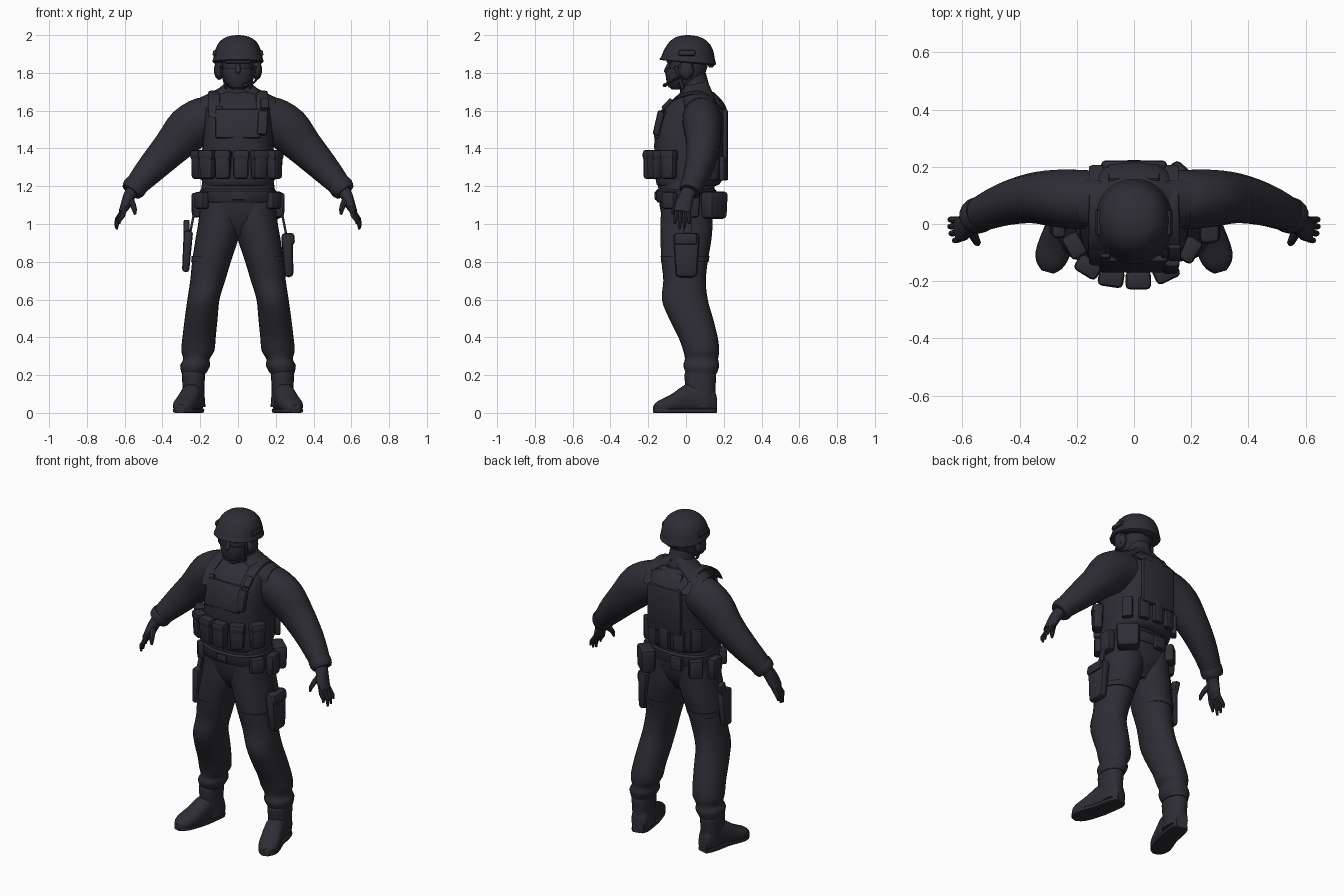
import bpy, bmesh, math
from mathutils import Vector as V, Matrix

mat = bpy.data.materials.new("charcoal fabric")
mat.diffuse_color = (0.026, 0.026, 0.034, 1)


def finish(name, bm):
    bmesh.ops.recalc_face_normals(bm, faces=bm.faces)
    me = bpy.data.meshes.new(name)
    bm.to_mesh(me)
    bm.free()
    me.materials.append(mat)
    ob = bpy.data.objects.new(name, me)
    bpy.context.collection.objects.link(ob)
    return ob


def loft(name, rings, n=20, power=2.0, steps=3, side=1):
    """Smooth skin through rings (centre, half axis u, half axis v)."""
    bm, rows, last = bmesh.new(), [], len(rings) - 1
    R = [[V(a) for a in r] for r in rings]
    for i in range(last * steps + 1):
        k = min(i // steps, last - 1)
        t = i / steps - k
        p = [R[max(k - 1, 0)], R[k], R[k + 1], R[min(k + 2, last)]]
        c, u, v = [(b * 2 + (d - a) * t + (a * 2 - b * 5 + d * 4 - e) * t * t
                    + (b * 3 - a - d * 3 + e) * t ** 3) / 2 for a, b, d, e in zip(*p)]
        row = []
        for j in range(n):
            a = math.tau * j / n
            x, y = [math.copysign(abs(q) ** (2 / power), q) for q in (math.cos(a), math.sin(a))]
            q = c + u * x + v * y
            row.append(bm.verts.new((q.x * side, q.y, q.z)))
        rows.append(row)
    for a, b in zip(rows, rows[1:]):
        for j in range(n):
            bm.faces.new((a[j], a[(j + 1) % n], b[(j + 1) % n], b[j]))
    bm.faces.new(rows[0])
    bm.faces.new(rows[-1])
    return finish(name, bm)


def flat(x0, x1, y0, y1, z, tilt=0):
    """Horizontal ring from its extents."""
    return (((x0 + x1) / 2, (y0 + y1) / 2, z), ((x1 - x0) / 2, 0, 0), (0, (y1 - y0) / 2, tilt))


def tube(name, pts, n=14, side=1, steps=3):
    """Limb along points (x, y, z, radius in the xz plane, radius in y)."""
    rings = []
    for i, p in enumerate(pts):
        d = V(pts[min(i + 1, len(pts) - 1)][:3]) - V(pts[max(i - 1, 0)][:3])
        v = V((0, 1, 0)) - d * (d.y / d.length_squared)
        u = d.cross(v).normalized()
        rings.append((p[:3], u * p[3], v.normalized() * p[4]))
    return loft(name, rings, n, 2, steps, side)


def box(name, loc, size, rz=0, ry=0, rx=0, bevel=0.012, taper=1.0):
    """Rounded box, narrowed at the bottom by taper."""
    bm = bmesh.new()
    bmesh.ops.create_cube(bm, size=1)
    for w in bm.verts:
        k = taper if w.co.z < 0 else 1
        w.co = V((w.co.x * size[0] * k, w.co.y * size[1] * k, w.co.z * size[2]))
    bmesh.ops.bevel(bm, geom=bm.edges[:], offset=bevel, segments=2, affect='EDGES', profile=0.5)
    m = Matrix.Translation(loc) @ Matrix.Rotation(rz, 4, 'Z') @ Matrix.Rotation(ry, 4, 'Y') @ Matrix.Rotation(rx, 4, 'X')
    bmesh.ops.transform(bm, matrix=m, verts=bm.verts)
    return finish(name, bm)


def ball(name, loc, size):
    bm = bmesh.new()
    bmesh.ops.create_uvsphere(bm, u_segments=20, v_segments=12, radius=1)
    for w in bm.verts:
        w.co = V(loc) + V([a * b for a, b in zip(w.co, size)])
    return finish(name, bm)


# Torso vest, waist and belt
loft("vest", [flat(-.18, .18, -.145, .15, 1.20), flat(-.19, .19, -.16, .19, 1.23),
              flat(-.19, .19, -.168, .205, 1.38), flat(-.182, .182, -.162, .222, 1.50),
              flat(-.172, .172, -.125, .217, 1.60), flat(-.15, .15, -.075, .19, 1.655),
              flat(-.10, .10, -.025, .145, 1.70)], 32, 2.6)
loft("waist", [flat(-.07, .07, -.07, .08, .93), flat(-.17, .17, -.115, .125, 1.0),
               flat(-.203, .203, -.14, .15, 1.1), flat(-.185, .185, -.15, .15, 1.25)], 28, 2.4)
loft("belt", [flat(-.198, .198, -.15, .155, 1.115), flat(-.205, .205, -.158, .162, 1.125),
              flat(-.203, .203, -.16, .162, 1.175), flat(-.193, .193, -.15, .152, 1.185)], 28, 2.4, 1)
box("belt_buckle", (0, -.158, 1.15), (.07, .016, .045), bevel=.005)
box("chest_panel", (0, -.138, 1.53), (.24, .03, .16), rx=-.26, bevel=.012)
box("back_panel", (0, .207, 1.47), (.23, .03, .28), bevel=.014)
box("back_yoke", (0, .18, 1.635), (.18, .022, .11), rx=.55, bevel=.009)
for s in (1, -1):
    loft("shoulder_strap", [((.125, -.135, 1.57), (.032, 0, 0), (0, .010, .005)),
                            ((.128, -.085, 1.645), (.032, 0, 0), (0, .008, .010)),
                            ((.125, .02, 1.692), (.034, 0, 0), (0, 0, .011)),
                            ((.12, .12, 1.682), (.036, 0, 0), (0, -.007, .011)),
                            ((.12, .197, 1.60), (.038, 0, 0), (0, -.010, .006))], 16, 3, 3, s)
    loft("trapezius", [((.02, .055, 1.72), (0, 0, .07), (0, .07, 0)),
                       ((.10, .065, 1.665), (0, 0, .055), (0, .085, 0)),
                       ((.20, .08, 1.60), (0, 0, .07), (0, .085, 0))], 14, 2, 3, s)

# Radio on the chest strap
box("radio", (.13, -.145, 1.535), (.052, .036, .13), rx=-.22, ry=.06, bevel=.01)
box("radio_top", (.142, -.10, 1.635), (.045, .022, .07), rx=-.75, bevel=.007)
box("push_button", (-.10, -.112, 1.612), (.035, .024, .025), rx=-.5, bevel=.007)

# Magazine pouches round the front
for x, y, r in ((-.208, -.075, -1.05), (-.16, -.15, -.55), (-.08, -.188, -.15), (.015, -.197, 0),
                (.112, -.168, .45), (.195, -.09, 1.0)):
    box("magazine_pouch", (x, y, 1.312), (.086, .06, .15), r, bevel=.018, taper=.92)
    box("pouch_flap", (x, y, 1.365), (.09, .064, .055), r, bevel=.016)
# Slim pouches round the back
for x, y, r in ((-.17, .145, .9), (-.09, .195, .2), (.0, .207, 0), (.09, .195, -.2), (.17, .145, -.9)):
    box("back_pouch", (x, y, 1.295), (.062, .032, .13), r, bevel=.009)
# Belt pouches, with a large one on the rear left hip
box("rear_hip_pouch", (.168, .15, 1.10), (.135, .09, .145), -.75, bevel=.02, taper=.92)
box("rear_belt_pouch", (-.155, .125, 1.11), (.08, .06, .11), .7)
box("small_belt_pouch", (-.05, .165, 1.13), (.075, .035, .08), .1, bevel=.009)
for s in (1, -1):
    box("hip_pouch", (s * .220, .03, 1.10), (.055, .09, .13), bevel=.015, taper=.88)
    box("front_belt_pouch", (s * .19, -.085, 1.125), (.08, .05, .09), s * .9)

# Thigh gear
box("thigh_pouch", (.264, .002, .835), (.062, .145, .235), ry=-.05, bevel=.022, taper=.78)
box("thigh_pouch_flap", (.266, -.002, .92), (.068, .125, .065), ry=-.05, bevel=.018)
box("holster", (-.270, .0, .855), (.05, .10, .22), ry=.07, bevel=.016, taper=.75)
box("pistol_grip", (-.272, .03, .97), (.032, .05, .10), rx=-.35, bevel=.009)
for s in (1, -1):
    box("holster_strap", (s * .24, .01, 1.02), (.012, .045, .23), ry=-s * .2, bevel=.004)
    loft("thigh_strap", [flat(.04, .248, -.132, .120, .80), flat(.032, .246, -.134, .124, .83)],
         24, 2.2, 1, s)

for s in (1, -1):
    # Trousers, bulging at the knee and above the boot
    loft("trouser_leg", [flat(-.01, .198, -.13, .14, 1.12), flat(-.02, .211, -.135, .14, 1.0),
                         flat(-.002, .225, -.135, .135, .92), flat(.038, .243, -.13, .115, .80),
                         flat(.068, .253, -.12, .105, .70), flat(.098, .268, -.128, .115, .60),
                         flat(.108, .282, -.09, .143, .50), flat(.118, .294, -.04, .168, .40),
                         flat(.125, .30, -.015, .176, .33), flat(.15, .29, -.006, .170, .285),
                         flat(.148, .306, -.014, .176, .25), flat(.17, .298, .0, .163, .208)],
         24, 2.1, 3, s)
    # Boots, turned outward
    loft("boot_shaft", [flat(.172, .288, .005, .155, .03), flat(.178, .293, -.002, .155, .12),
                        flat(.175, .296, -.008, .16, .20), flat(.18, .29, .0, .15, .225)], 20, 2.2, 3, s)
    across = V((.96, .27, 0))
    foot = []
    for x, y, w, h in ((.222, .155, .035, .05), (.226, .13, .05, .075), (.238, .07, .056, .08),
                       (.25, .0, .057, .076), (.270, -.06, .06, .054), (.287, -.11, .059, .040),
                       (.297, -.145, .046, .032), (.302, -.168, .022, .022)):
        foot.append(((x, y, h), across * w, (0, 0, h)))
    loft("boot_foot", foot, 20, 2.4, 2, s)
    loft("boot_sole", [((c[0], c[1], .012), u * .99, (0, 0, .012)) for c, u, v in foot], 16, 6, 2, s)

    # Sleeves and cuffs
    tube("sleeve", [(.09, .085, 1.56, .105, .10), (.18, .085, 1.55, .122, .105),
                    (.265, .09, 1.50, .121, .101), (.355, .09, 1.403, .099, .088),
                    (.45, .07, 1.303, .081, .075), (.525, .04, 1.22, .064, .063),
                    (.562, .022, 1.175, .052, .053)], 18, s)
    tube("cuff", [(.535, .035, 1.21, .063, .063), (.552, .027, 1.188, .065, .063),
                  (.566, .02, 1.17, .056, .055)], 16, s, 2)
    # Gloved hands
    tube("palm", [(.55, .025, 1.19, .036, .042), (.575, .005, 1.15, .032, .040),
                  (.595, -.012, 1.10, .027, .046), (.615, -.02, 1.062, .018, .042)], 14, s)
    for y, dx, tip in ((-.052, -.012, 1.0), (-.030, .0, .972), (-.008, .004, .978), (.014, .004, 1.0)):
        tube("finger", [(.600, y * .9, 1.085, .014, .013), (.622 + dx, y, 1.045, .013, .012),
                        (.638 + dx, y * 1.1, (1.045 + tip) / 2, .011, .0105),
                        (.642 + dx, y * 1.15, tip, .006, .006)], 8, s, 2)
    tube("thumb", [(.575, -.01, 1.135, .02, .02), (.558, -.045, 1.105, .016, .016),
                   (.548, -.065, 1.075, .013, .013), (.545, -.07, 1.05, .006, .006)], 8, s, 2)

# Head, neck and face mask
loft("neck", [flat(-.09, .09, -.035, .14, 1.67), flat(-.074, .074, -.03, .124, 1.73),
              flat(-.064, .064, -.025, .105, 1.80)], 20, 2)
loft("head", [flat(-.03, .03, -.075, -.01, 1.712), flat(-.06, .06, -.092, .05, 1.735),
              flat(-.08, .08, -.098, .095, 1.785), flat(-.086, .086, -.092, .115, 1.84),
              flat(-.09, .09, -.095, .12, 1.90)], 24, 2.2)
loft("face_mask", [flat(-.045, .045, -.092, .0, 1.722), flat(-.068, .068, -.102, .02, 1.75),
                   flat(-.082, .082, -.108, .04, 1.79), flat(-.084, .084, -.106, .04, 1.822)], 24, 2.1)
loft("nose", [((0, -.09, 1.85), (.009, 0, 0), (0, .01, 0)),
              ((0, -.103, 1.812), (.016, 0, 0), (0, .014, 0)),
              ((0, -.10, 1.795), (.010, 0, 0), (0, .008, 0))], 10)
box("brow", (0, -.09, 1.862), (.14, .026, .022), bevel=.008)
for s in (1, -1):
    ball("ear_cup", (s * .10, .0, 1.815), (.027, .042, .052))
    box("ear_cup_plate", (s * .112, .0, 1.82), (.022, .06, .075), bevel=.01)
    box("helmet_rail", (s * .124, .005, 1.905), (.018, .09, .03), ry=-s * .2, bevel=.007)
    box("chin_strap", (s * .078, -.035, 1.775), (.012, .02, .13), ry=s * .25, rx=.3, bevel=.004)
tube("microphone_boom", [(.105, -.03, 1.78, .006, .006), (.085, -.085, 1.75, .006, .006),
                         (.04, -.112, 1.735, .011, .010), (.025, -.114, 1.735, .007, .007)], 8)

# Helmet
loft("helmet", [flat(-.118, .118, -.118, .140, 1.852, -.014), flat(-.135, .135, -.140, .158, 1.858, -.013),
                flat(-.130, .130, -.130, .153, 1.88, -.008), flat(-.121, .121, -.117, .143, 1.92),
                flat(-.100, .100, -.090, .118, 1.962), flat(-.062, .062, -.052, .075, 1.99),
                flat(-.012, .012, -.002, .022, 2.0)], 28, 2.1)
box("helmet_rear_dial", (0, .132, 1.845), (.06, .03, .035), bevel=.01)

for ob in bpy.context.scene.objects:
    ob.select_set(True)
    bpy.context.view_layer.objects.active = ob
bpy.ops.object.shade_smooth_by_angle(angle=math.radians(40))
